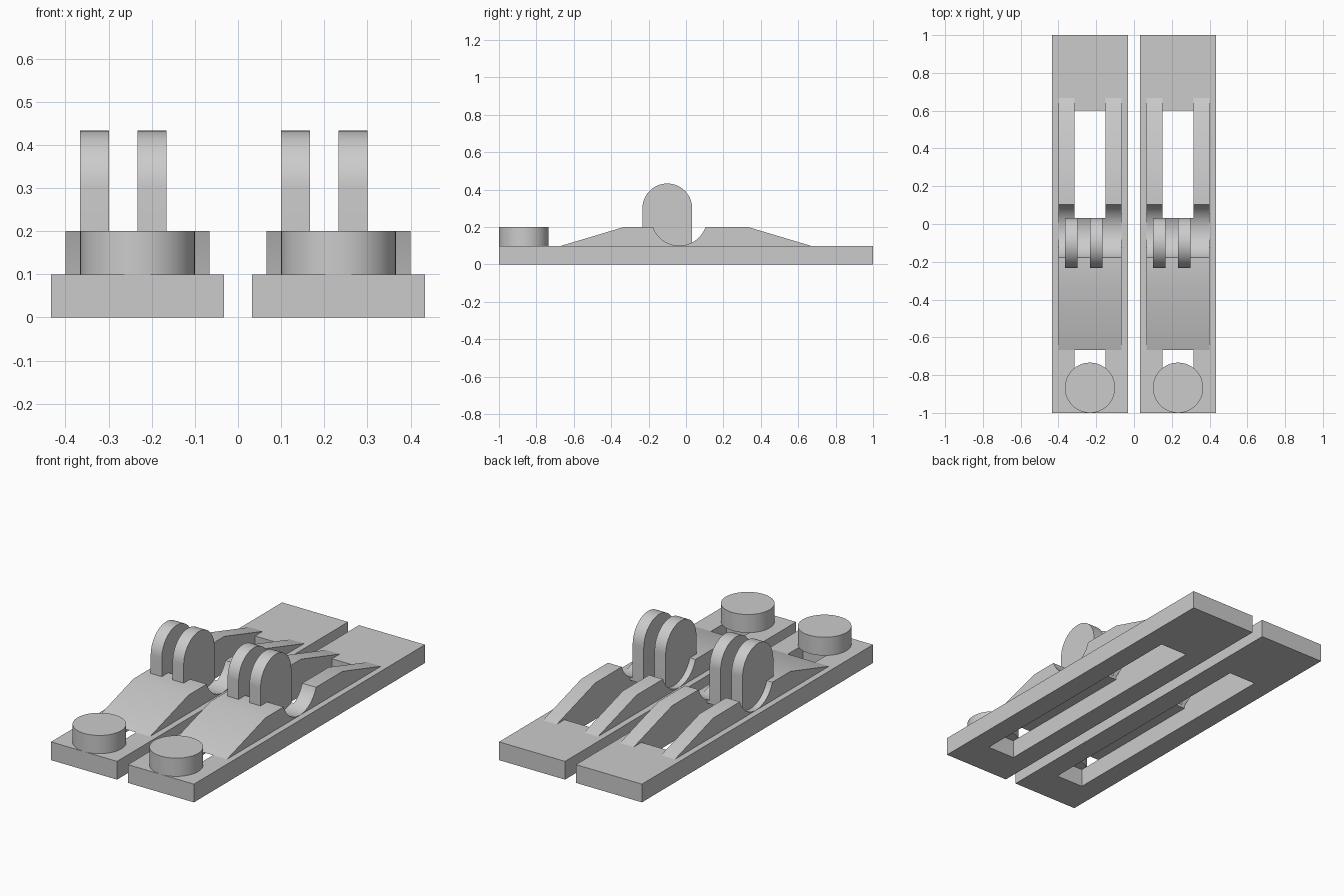
import bpy, bmesh, math

if "Cube" in bpy.data.objects:
    bpy.data.objects.remove(bpy.data.objects["Cube"])

grey = bpy.data.materials.new("plain grey")
grey.diffuse_color = (0.6, 0.6, 0.6, 1)
grey.use_nodes = True
grey.node_tree.nodes["Principled BSDF"].inputs["Base Color"].default_value = grey.diffuse_color

SPLIT = 0.033                          # the cross block stops here, rails go on
NOTCH_Y, NOTCH_Z, NOTCH_R = -0.036, 0.25, 0.149


def finish(name, bm, smooth=False):
    bmesh.ops.recalc_face_normals(bm, faces=bm.faces)
    mesh = bpy.data.meshes.new(name)
    bm.to_mesh(mesh)
    bm.free()
    mesh.materials.append(grey)
    ob = bpy.data.objects.new(name, mesh)
    bpy.context.collection.objects.link(ob)
    if smooth:
        bpy.ops.object.select_all(action='DESELECT')
        ob.select_set(True)
        bpy.context.view_layer.objects.active = ob
        bpy.ops.object.shade_smooth_by_angle(angle=math.radians(30))
    return ob


def extrude_profile(name, points, x0, x1):
    """Extrude a closed (y, z) outline along x."""
    bm = bmesh.new()
    face = bm.faces.new([bm.verts.new((x0, y, z)) for y, z in points])
    ext = bmesh.ops.extrude_face_region(bm, geom=[face])
    verts = [v for v in ext["geom"] if isinstance(v, bmesh.types.BMVert)]
    bmesh.ops.translate(bm, verts=verts, vec=(x1 - x0, 0, 0))
    return finish(name, bm, True)


def base_frame(name, cx):
    """Plate with a long rectangular slot through it."""
    xs = [cx + d for d in (-0.2, -0.083, 0.083, 0.2)]
    ys = [-1, -0.8, 0.6, 1]
    bm = bmesh.new()
    grid = [[bm.verts.new((x, y, 0)) for y in ys] for x in xs]
    faces = [bm.faces.new((grid[i][j], grid[i + 1][j], grid[i + 1][j + 1], grid[i][j + 1]))
             for i in range(3) for j in range(3) if (i, j) != (1, 1)]
    ext = bmesh.ops.extrude_face_region(bm, geom=faces, use_keep_orig=True)
    verts = [v for v in ext["geom"] if isinstance(v, bmesh.types.BMVert)]
    bmesh.ops.translate(bm, verts=verts, vec=(0, 0, 0.1))
    return finish(name, bm)


def notch_arc(y0, y1, n):
    """Points along the bottom of the round notch, from y0 to y1."""
    a0 = math.asin((y0 - NOTCH_Y) / NOTCH_R)
    a1 = math.asin((y1 - NOTCH_Y) / NOTCH_R)
    angles = [a0 + (a1 - a0) * i / n for i in range(n + 1)]
    return [(NOTCH_Y + NOTCH_R * math.sin(a), NOTCH_Z - NOTCH_R * math.cos(a))
            for a in angles]


half = math.sqrt(NOTCH_R ** 2 - (NOTCH_Z - 0.2) ** 2)
front_profile = [(-0.667, 0.1), (-0.333, 0.2)] \
    + notch_arc(NOTCH_Y - half, SPLIT, 24) + [(SPLIT, 0.1)]
rail_profile = [(SPLIT, 0.1)] + notch_arc(SPLIT, NOTCH_Y + half, 12) \
    + [(0.333, 0.2), (0.667, 0.1)]
lug_profile = [(-0.233, 0.1)] \
    + [(-0.1 - 0.133 * math.cos(math.pi * i / 32), 0.3 + 0.133 * math.sin(math.pi * i / 32))
       for i in range(33)] + [(0.033, 0.1)]

for side, cx in (("left", -0.233), ("right", 0.233)):
    base_frame(side + "_base", cx)

    # front ramp with the round seat across its full width
    extrude_profile(side + "_ramp", front_profile, cx - 0.167, cx + 0.167)

    # two rear rails beside the slot
    extrude_profile(side + "_outer_rail", rail_profile, cx - 0.167, cx - 0.083)
    extrude_profile(side + "_inner_rail", rail_profile, cx + 0.083, cx + 0.167)

    # pair of rounded hinge lugs
    for i, dx in enumerate((-0.133, 0.0)):
        extrude_profile(f"{side}_lug_{i + 1}", lug_profile, cx + dx, cx + dx + 0.067)

    # round button at the front
    bm = bmesh.new()
    bmesh.ops.create_cone(bm, cap_ends=True, segments=64, radius1=0.133,
                          radius2=0.133, depth=0.1)
    bmesh.ops.translate(bm, verts=bm.verts, vec=(cx, -0.867, 0.15))
    finish(side + "_button", bm, True)
